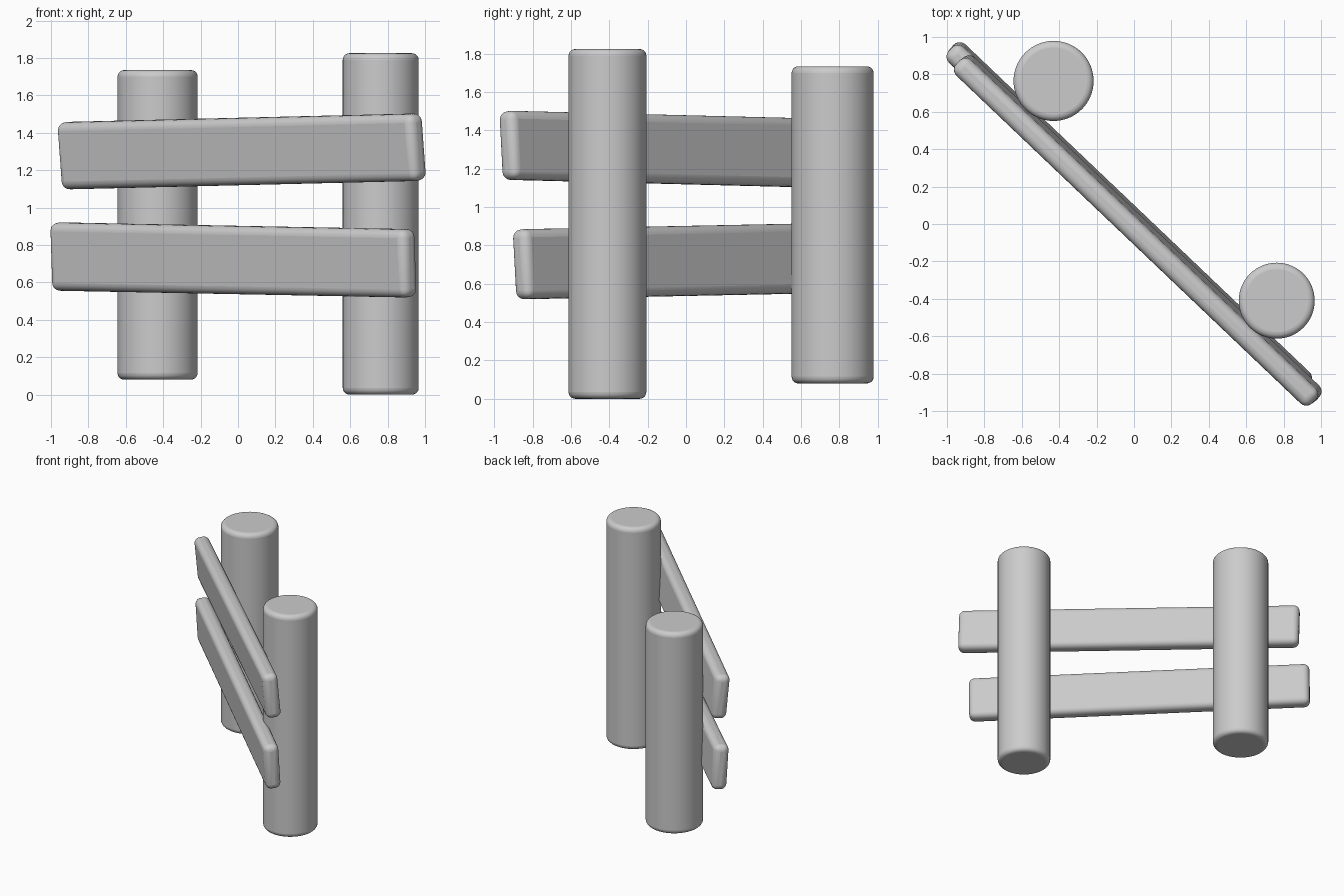
import bpy
from math import radians
from mathutils import Matrix

if "Cube" in bpy.data.objects:
    bpy.data.objects.remove(bpy.data.objects["Cube"])


def finish(obj, name, width):
    # Rounded edges and smooth shading
    obj.name = name
    bev = obj.modifiers.new("Rounding", 'BEVEL')
    bev.width = width
    bev.segments = 5
    bev.limit_method = 'ANGLE'
    bev.angle_limit = radians(40)
    bpy.ops.object.shade_smooth_by_angle(angle=radians(40))


def post(name, x, y, radius, z0, z1):
    bpy.ops.mesh.primitive_cylinder_add(vertices=64, radius=radius, depth=z1 - z0,
                                        location=(x, y, (z0 + z1) / 2))
    finish(bpy.context.object, name, 0.035)


def rail(name, center, size, slope, roll):
    bpy.ops.mesh.primitive_cube_add(size=1)
    obj = bpy.context.object
    obj.data.transform(Matrix.Diagonal((*size, 1)))
    # Run diagonally across the posts, tilt along the length, lean forward
    obj.matrix_world = (Matrix.Translation(center)
                        @ Matrix.Rotation(radians(-43.6), 4, 'Z')
                        @ Matrix.Rotation(radians(-slope), 4, 'Y')
                        @ Matrix.Rotation(radians(roll), 4, 'X'))
    finish(obj, name, 0.045)


# Upright round posts
post("left_post", -0.43, 0.765, 0.214, 0.08, 1.735)
post("right_post", 0.763, -0.41, 0.203, 0.0, 1.825)

# Crooked flat rails fixed to the front of the posts
rail("upper_rail", (0.02, -0.035, 1.30), (2.63, 0.115, 0.36), 1.0, 5.0)
rail("lower_rail", (-0.025, 0.035, 0.72), (2.63, 0.115, 0.365), -0.8, 3.5)
